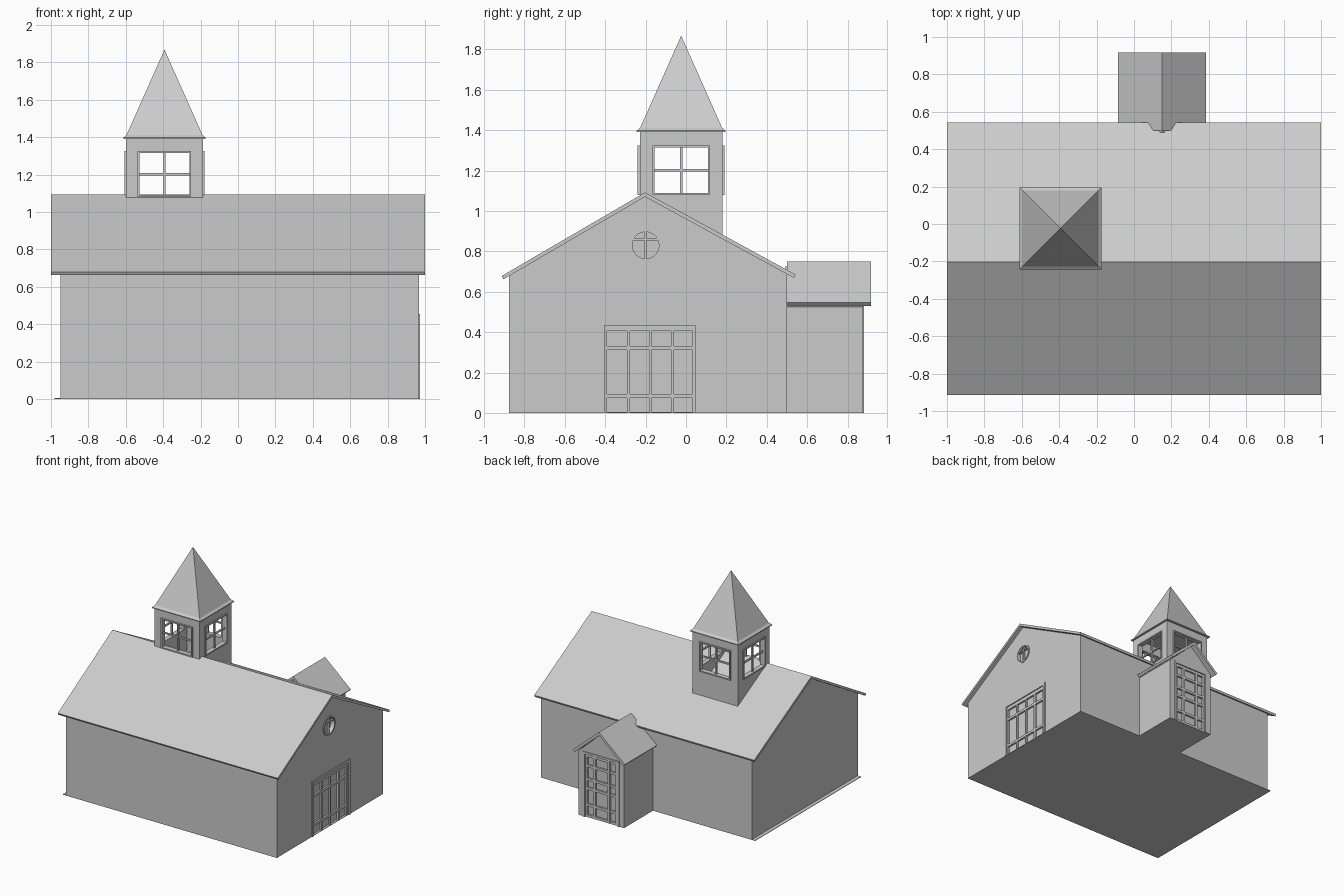
import bpy, bmesh
from math import pi
from mathutils import Matrix, Vector

if "Cube" in bpy.data.objects:
    bpy.data.objects.remove(bpy.data.objects["Cube"])


def finish(name, bm):
    bmesh.ops.recalc_face_normals(bm, faces=bm.faces)
    me = bpy.data.meshes.new(name)
    bm.to_mesh(me)
    bm.free()
    ob = bpy.data.objects.new(name, me)
    bpy.context.collection.objects.link(ob)
    return ob


def boxes(name, spans, mats=(Matrix(),)):
    """One object from boxes (x0, x1, y0, y1, z0, z1), repeated per matrix."""
    bm = bmesh.new()
    for m in mats:
        for x0, x1, y0, y1, z0, z1 in spans:
            c = Matrix.Translation(((x0 + x1) / 2, (y0 + y1) / 2, (z0 + z1) / 2))
            s = Matrix.Diagonal((x1 - x0, y1 - y0, z1 - z0, 1))
            bmesh.ops.create_cube(bm, size=1, matrix=m @ c @ s)
    return finish(name, bm)


def prism(name, pts, a, b, axis):
    """Extrude a profile along x (points are y, z) or y (points are x, z)."""
    bm = bmesh.new()
    put = (lambda p, t: (t, p[0], p[1])) if axis == 'x' else (lambda p, t: (p[0], t, p[1]))
    f = bm.faces.new([bm.verts.new(put(p, a)) for p in pts])
    r = bmesh.ops.extrude_face_region(bm, geom=[f])
    d = Vector((b - a, 0, 0) if axis == 'x' else (0, b - a, 0))
    bmesh.ops.translate(bm, vec=d, verts=[v for v in r['geom'] if isinstance(v, bmesh.types.BMVert)])
    return finish(name, bm)


def cut(ob, cutter):
    mod = ob.modifiers.new('cut', 'BOOLEAN')
    mod.operation, mod.solver, mod.object = 'DIFFERENCE', 'EXACT', cutter
    bpy.context.view_layer.objects.active = ob
    bpy.ops.object.modifier_apply(modifier=mod.name)
    bpy.data.objects.remove(cutter)


def side(x, y, z, quarter):
    """Local frame whose -y points out of a wall."""
    return Matrix.Translation((x, y, z)) @ Matrix.Rotation(quarter * pi / 2, 4, 'Z')


def door(name, wall, m, w, h, cols, rows, fr=0.022, depth=0.018):
    """Recessed door: frame outside, stiles and rails between panel spans."""
    cut(wall, boxes('cutter', [(-w + fr, w - fr, -0.1, depth, -0.1, h - fr)], [m]))
    boxes(name + '_frame', [(-w, -w + fr, -0.006, depth, 0, h), (w - fr, w, -0.006, depth, 0, h),
                            (-w + fr, w - fr, -0.006, depth, h - fr, h)], [m])
    i = w - fr
    xs = [-i] + [v for c in cols for v in c] + [i]
    zs = [0] + [v for r in rows for v in r] + [h - fr]
    bars = [(a, b, 0.002, depth + .002, 0, h - fr) for a, b in zip(xs[::2], xs[1::2]) if b - a > .001]
    bars += [(-i, i, 0.003, depth + .002, a, b) for a, b in zip(zs[::2], zs[1::2]) if b - a > .001]
    boxes(name, bars, [m])


# main hall, roof and floor sheet
hall = prism('hall_walls', [(-.876, 0), (.5, 0), (.5, .688), (-.203, 1.075), (-.876, .684)], -.95, .967, 'x')
prism('hall_roof', [(-.203, 1.092), (-.913, .678), (-.904, .662), (-.203, 1.07), (.535, .668), (.543, .685)],
      -1, 1, 'x')
boxes('floor_sheet', [(-.98, .967, -.876, .5, 0, .004)])

# main door
door('main_door', hall, side(.967, -.178, 0, 1), .247, .455,
     [(-.213, -.114), (-.1, -.004), (.007, .104), (.118, .21)],
     [(0, .074), (.094, .312), (.332, .406)])

# round gable window
turn = Matrix.Translation((.967, -.2, .83)) @ Matrix.Rotation(pi / 2, 4, 'Y')
bm = bmesh.new()
bmesh.ops.create_cone(bm, cap_ends=True, segments=32, radius1=.07, radius2=.07, depth=.06, matrix=turn)
cut(hall, finish('cutter', bm))
bm = bmesh.new()
rings = []
for r, x in ((.078, -.02), (.078, .006), (.066, .006), (.066, -.02)):
    c = bmesh.ops.create_circle(bm, segments=32, radius=r,
                                matrix=turn @ Matrix.Translation((0, 0, x)))
    rings.append(c['verts'])
for k in range(4):
    a, b = rings[k], rings[(k + 1) % 4]
    for j in range(32):
        n = (j + 1) % 32
        bm.faces.new((a[j], a[n], b[n], b[j]))
finish('round_window_ring', bm)
boxes('round_window_bars', [(-.005, .005, -.002, .012, -.07, .07), (-.068, .068, -.002, .012, .025, .035)],
      [side(.967, -.2, .83, 1)])

# side porch
porch = prism('porch_walls', [(-.05, 0), (.365, 0), (.365, .525), (.15, .725), (-.05, .54)], .49, .876, 'y')
prism('porch_roof', [(.15, .75), (-.085, .546), (-.07, .53), (.15, .722), (.37, .53), (.385, .546)],
      .5, .916, 'y')
door('porch_door', porch, side(.157, .876, 0, 2), .165, .535,
     [(-.13, -.075), (-.055, .055), (.075, .13)],
     [(.02, .09), (.11, .225), (.245, .3), (.32, .41), (.43, .495)], fr=.018)

# bell tower walls with four open windows
cx, cy, h = -.393, -.024, .205
sides = [side(cx, cy, 0, k) for k in range(4)]
o, z0, z1, top, t = .133, 1.09, 1.315, 1.395, .03
boxes('tower_walls', [(-h, -o, -h, -h + t, .84, top), (o, h, -h, -h + t, .84, top),
                      (-o, o, -h, -h + t, .84, z0), (-o, o, -h, -h + t, z1, top)], sides)
f = .01
boxes('tower_window_frames', [(-o - f, -o, -h - .01, -h + t, z0 - f, z1 + f),
                              (o, o + f, -h - .01, -h + t, z0 - f, z1 + f),
                              (-o, o, -h - .01, -h + t, z1, z1 + f),
                              (-o, o, -h - .01, -h + t, z0 - f, z0)], sides)
boxes('tower_window_bars', [(-.006, .006, -h + .005, -h + .02, z0, z1),
                            (-o, o, -h + .006, -h + .019, 1.196, 1.208)], sides)

# spire with a slightly flared eave
bm = bmesh.new()
loops = [[bm.verts.new((cx + s * r, cy + u * r, z)) for s, u in ((-1, -1), (1, -1), (1, 1), (-1, 1))]
         for r, z in ((.22, 1.391), (.22, 1.398), (.203, 1.412))]
apex = bm.verts.new((cx, cy, 1.868))
bm.faces.new(loops[0])
for k in range(4):
    n = (k + 1) % 4
    for a, b in zip(loops, loops[1:]):
        bm.faces.new((a[k], a[n], b[n], b[k]))
    bm.faces.new((loops[2][k], loops[2][n], apex))
finish('spire', bm)
